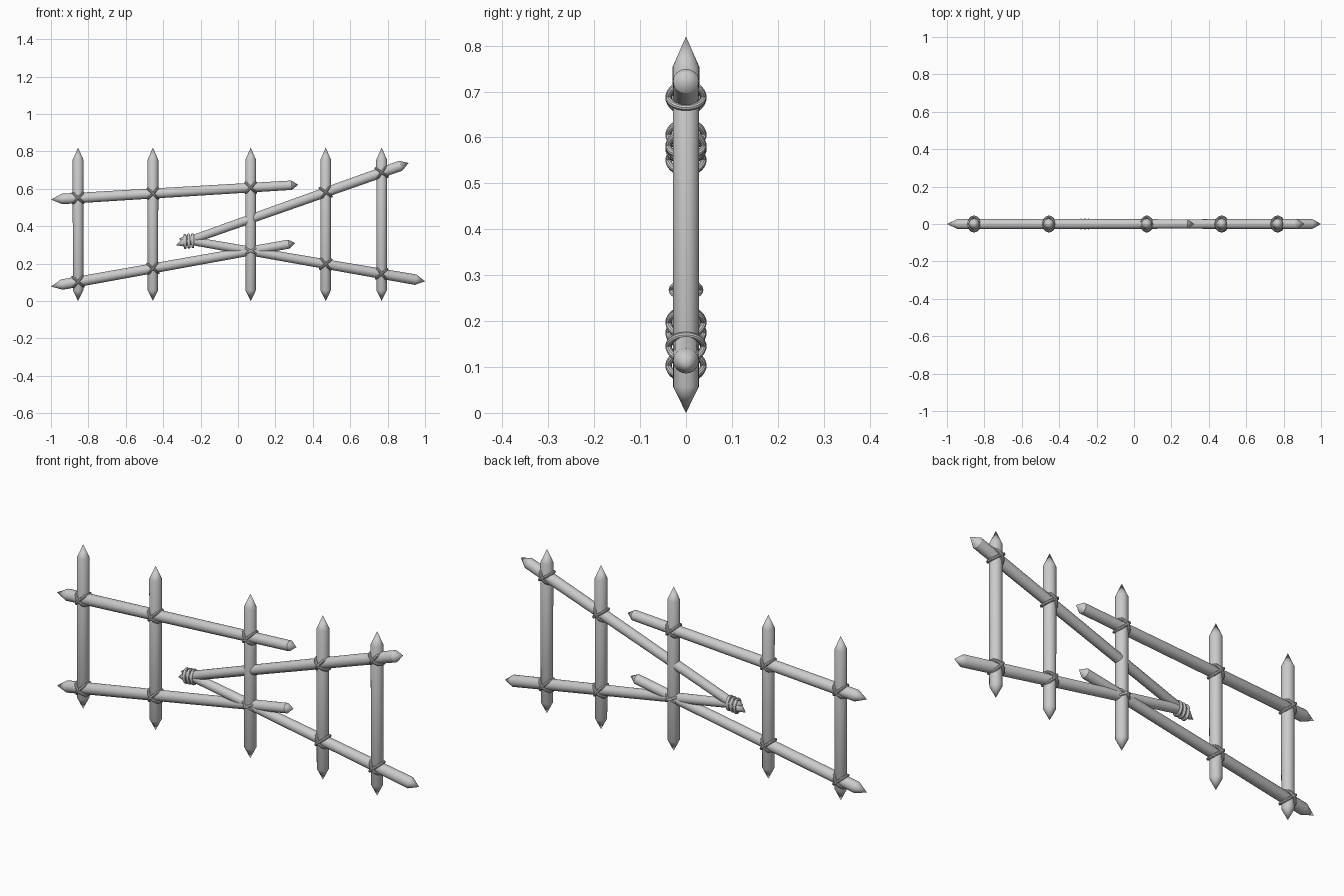
import bpy, math
from mathutils import Vector, Matrix

if "Cube" in bpy.data.objects:
    bpy.data.objects.remove(bpy.data.objects["Cube"])

SIDES = 24


def stake(name, a, b, ra, rb, tip_a, tip_b):
    """Round pole between tips a and b (x, z), pointed at both ends."""
    a, b = Vector((a[0], 0, a[1])), Vector((b[0], 0, b[1]))
    length = (b - a).length
    profile = [(ra, tip_a), (rb, length - tip_b)]
    verts = [(0, 0, 0)]
    for r, h in profile:
        for i in range(SIDES):
            t = 2 * math.pi * i / SIDES
            verts.append((r * math.cos(t), r * math.sin(t), h))
    verts.append((0, 0, length))
    top = len(verts) - 1
    faces = []
    for i in range(SIDES):
        j = (i + 1) % SIDES
        p, q, r, s = 1 + i, 1 + j, 1 + SIDES + i, 1 + SIDES + j
        faces += [(0, q, p), (p, q, s, r), (r, s, top)]
    mesh = bpy.data.meshes.new(name)
    mesh.from_pydata(verts, [], faces)
    ob = bpy.data.objects.new(name, mesh)
    bpy.context.collection.objects.link(ob)
    ob.matrix_world = Matrix.Translation(a) @ (b - a).to_track_quat('Z', 'Y').to_matrix().to_4x4()
    smooth(ob)
    return ob


def smooth(ob):
    bpy.ops.object.select_all(action='DESELECT')
    ob.select_set(True)
    bpy.context.view_layer.objects.active = ob
    bpy.ops.object.shade_smooth_by_angle(angle=math.radians(30))


def ring(name, x, z, tilt, major, minor, squash=1.0):
    """Rope loop whose front edge runs along the tilt angle from x toward z."""
    bpy.ops.mesh.primitive_torus_add(major_radius=major, minor_radius=minor,
                                     major_segments=28, minor_segments=10,
                                     location=(x, 0, z), rotation=(0, -tilt, 0))
    ob = bpy.context.object
    ob.name = name
    ob.scale = (1, squash, 1)
    smooth(ob)


# Upright posts
posts = [-0.855, -0.455, 0.068, 0.469, 0.768]
for i, x in enumerate(posts):
    stake(f"post_{i + 1}", (x, 0.0), (x, 0.82), 0.028, 0.029, 0.057, 0.066)

# Rails: left pair whole, right pair sagging and meeting at a point
rails = {
    "upper_left_rail": ((-1.0, 0.542), (0.322, 0.621), 0.028, 0.025, 0.06, 0.035, (0, 1, 2)),
    "lower_left_rail": ((-1.0, 0.077), (0.306, 0.31), 0.028, 0.024, 0.06, 0.035, (0, 1)),
    "upper_right_rail": ((-0.33, 0.298), (0.912, 0.738), 0.022, 0.028, 0.04, 0.045, (3, 4)),
    "lower_right_rail": ((-0.315, 0.333), (1.0, 0.105), 0.022, 0.028, 0.03, 0.05, (3, 4)),
}
for name, (a, b, ra, rb, ta, tb, tied) in rails.items():
    stake(name, a, b, ra, rb, ta, tb)
    slope = (b[1] - a[1]) / (b[0] - a[0])
    # Crossed rope lashings where the rail meets a post
    for i in tied:
        z = a[1] + slope * (posts[i] - a[0])
        for s in (-1, 1):
            ring(f"{name}_lashing", posts[i], z,
                 math.atan(slope) / 2 + s * math.pi / 4, 0.038, 0.007)

# Flatter lashing where both lower rails cross the middle post
for s in (-1, 1):
    ring("middle_lashing", posts[2], 0.268, s * math.radians(27), 0.036, 0.006, 0.9)

# Rope wrap binding the two right rails together
for k in range(3):
    ring("end_wrap", -0.283 + 0.02 * k, 0.318 + 0.002 * k,
         math.radians(92), 0.032, 0.008, 0.72)
